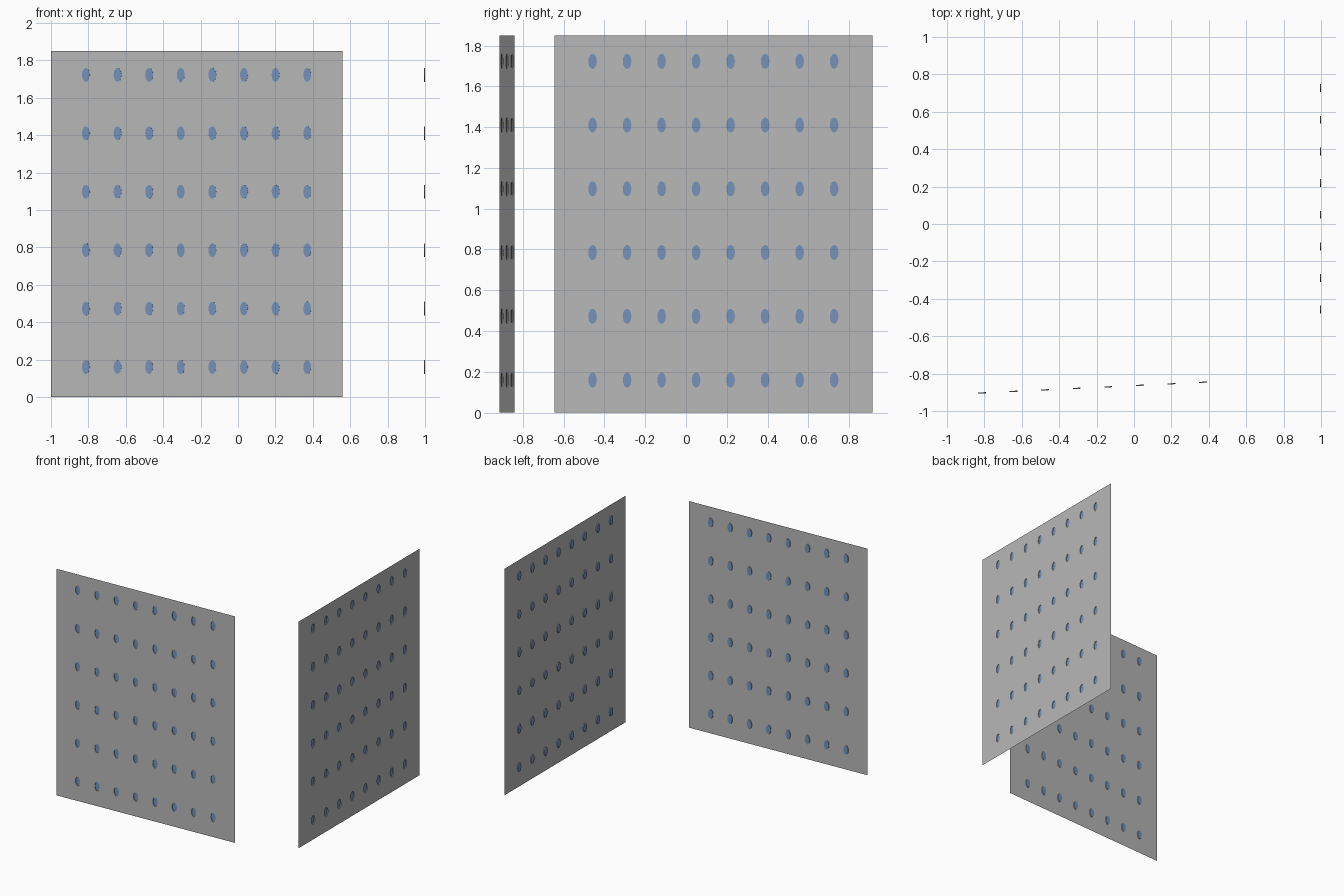
import bpy, bmesh, math
from mathutils import Vector

if "Cube" in bpy.data.objects:
    bpy.data.objects.remove(bpy.data.objects["Cube"])

HEIGHT, LENGTH = 1.85, 1.56
COLS, ROWS = 8, 6
RU, RZ = 0.021, 0.037        # window half width, half height
DEPTH = 0.006                # window recess
SEG = 16


def material(name, rgb):
    m = bpy.data.materials.new(name)
    m.diffuse_color = (*rgb, 1)
    m.use_nodes = True
    m.node_tree.nodes["Principled BSDF"].inputs["Base Color"].default_value = m.diffuse_color
    return m


grey = material("wall grey", (0.48, 0.48, 0.48))
blue = material("window blue", (0.18, 0.29, 0.49))


def bounds(centres, end):
    # cell borders halfway between neighbouring windows
    mids = [(a + b) / 2 for a, b in zip(centres, centres[1:])]
    return [0.0] + mids + [end]


def finish(bm, name, mat):
    bmesh.ops.remove_doubles(bm, verts=bm.verts, dist=0.0005)
    me = bpy.data.meshes.new(name)
    bm.to_mesh(me)
    bm.free()
    me.materials.append(mat)
    bpy.context.collection.objects.link(bpy.data.objects.new(name, me))


def facade(name, start, end):
    start, end = Vector(start), Vector(end)
    length = (end - start).length
    along = (end - start).normalized()
    up = Vector((0, 0, 1))
    inward = up.cross(along)

    def place(u, z, d=0.0):
        return start + along * u + up * z + inward * d

    us = [0.187 + i * 0.1692 for i in range(COLS)]
    zs = [0.16 + i * 0.3125 for i in range(ROWS)]
    ub, zb = bounds(us, length), bounds(zs, HEIGHT)
    wall, glass = bmesh.new(), bmesh.new()
    for i, u in enumerate(us):
        for j, z in enumerate(zs):
            outer, rim, back, pane = [], [], [], []
            for k in range(SEG):
                a = 2 * math.pi * k / SEG
                c, s = math.cos(a), math.sin(a)
                m = max(abs(c), abs(s))
                du = (ub[i + 1] - u) if c > 0 else (u - ub[i])
                dz = (zb[j + 1] - z) if s > 0 else (z - zb[j])
                outer.append(wall.verts.new(place(u + du * c / m, z + dz * s / m)))
                eu, ez = u + RU * c, z + RZ * s
                rim.append(wall.verts.new(place(eu, ez)))
                back.append(wall.verts.new(place(eu, ez, DEPTH)))
                pane.append(glass.verts.new(place(eu, ez, DEPTH)))
            for k in range(SEG):
                n = (k + 1) % SEG
                # wall around the opening, then the recess side
                wall.faces.new((outer[k], outer[n], rim[n], rim[k]))
                wall.faces.new((rim[k], rim[n], back[n], back[k]))
            glass.faces.new(pane)
    finish(wall, name + "_wall", grey)
    finish(glass, name + "_windows", blue)


# front wall is slightly turned, side wall runs straight back
facade("front", (-1.0, -0.915, 0), (0.56, -0.84, 0))
facade("side", (1.0, -0.645, 0), (1.0, -0.645 + LENGTH, 0))
